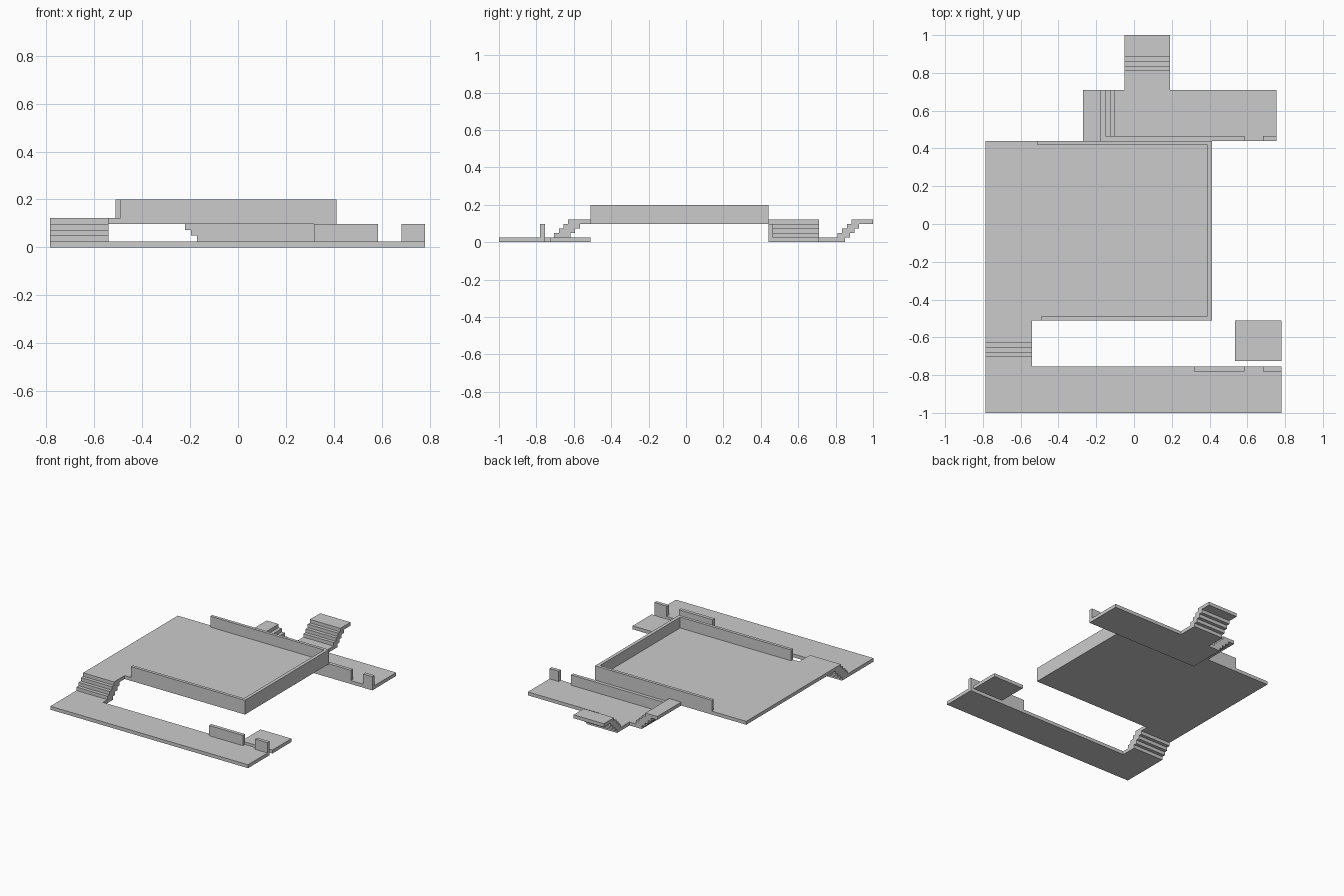
import bpy, bmesh
from mathutils import Vector

if "Cube" in bpy.data.objects:
    bpy.data.objects.remove(bpy.data.objects["Cube"])

T = 0.0245          # slab thickness and step rise
DECK, RAIL_LOW, RAIL_HIGH = 4 * T, 4 * T, 0.2


def prism(name, pts, offset):
    """Extrude a planar outline of 3D points along an offset vector."""
    bm = bmesh.new()
    face = bm.faces.new([bm.verts.new(p) for p in pts])
    ext = bmesh.ops.extrude_face_region(bm, geom=[face], use_keep_orig=True)
    verts = [g for g in ext["geom"] if isinstance(g, bmesh.types.BMVert)]
    bmesh.ops.translate(bm, verts=verts, vec=Vector(offset))
    bmesh.ops.recalc_face_normals(bm, faces=bm.faces)
    mesh = bpy.data.meshes.new(name)
    bm.to_mesh(mesh)
    bm.free()
    obj = bpy.data.objects.new(name, mesh)
    bpy.context.collection.objects.link(obj)
    return obj


def slab(name, outline, z0, z1):
    return prism(name, [(x, y, z0) for x, y in outline], (0, 0, z1 - z0))


def box(name, x0, x1, y0, y1, z0, z1):
    return slab(name, [(x0, y0), (x1, y0), (x1, y1), (x0, y1)], z0, z1)


def stairs(name, start, first, end, overlap, place, width):
    """Stepped ribbon: floor at start, risers from first, landing up to end."""
    run = 0.025 if end > start else -0.025
    over = overlap if end > start else -overlap
    top, under = [(start, T)], []
    for k in range(4):
        s = first + k * run
        top += [(s, T * (k + 1)), (s, T * (k + 2))]
        under += [(s + over, T * k), (s + over, T * (k + 1))]
    profile = top + [(end, 5 * T), (end, 4 * T)] + under[::-1] + [(start, 0)]
    return prism(name, [place(s, z) for s, z in profile], width)


# Raised main deck
box("main_deck", -0.785, 0.412, -0.51, 0.44, DECK, 5 * T)

# Parapet around three sides of the deck, one continuous U
slab("deck_parapet",
     [(-0.49, -0.51), (0.412, -0.51), (0.412, 0.44), (-0.512, 0.44),
      (-0.512, 0.418), (0.388, 0.418), (0.388, -0.488), (-0.49, -0.488)],
     DECK, RAIL_HIGH)

# Lower walkways
box("front_walkway", -0.785, 0.78, -1.0, -0.755, 0, T)
box("front_side_pad", 0.535, 0.78, -0.725, -0.51, 0, T)
box("back_walkway", -0.10, 0.755, 0.44, 0.71, 0, T)

# Stairs: front-left to deck, back-left going left, back going away
stairs("front_stairs", -0.755, -0.705, -0.51, 0.062,
       lambda s, z: (-0.785, s, z), (0.245, 0, 0))
stairs("side_stairs", -0.10, -0.10, -0.27, 0.047,
       lambda s, z: (s, 0.44, z), (0, 0.27, 0))
stairs("back_stairs", 0.71, 0.81, 1.0, 0.041,
       lambda s, z: (-0.05, s, z), (0.24, 0, 0))

# Low walls with a gateway on each walkway
box("front_wall", 0.317, 0.585, -0.78, -0.755, T, RAIL_LOW)
box("front_wall_stub", 0.682, 0.78, -0.78, -0.755, T, RAIL_LOW)
box("back_wall", -0.15, 0.585, 0.44, 0.465, T, RAIL_LOW)
box("back_wall_stub", 0.682, 0.755, 0.44, 0.465, T, RAIL_LOW)
